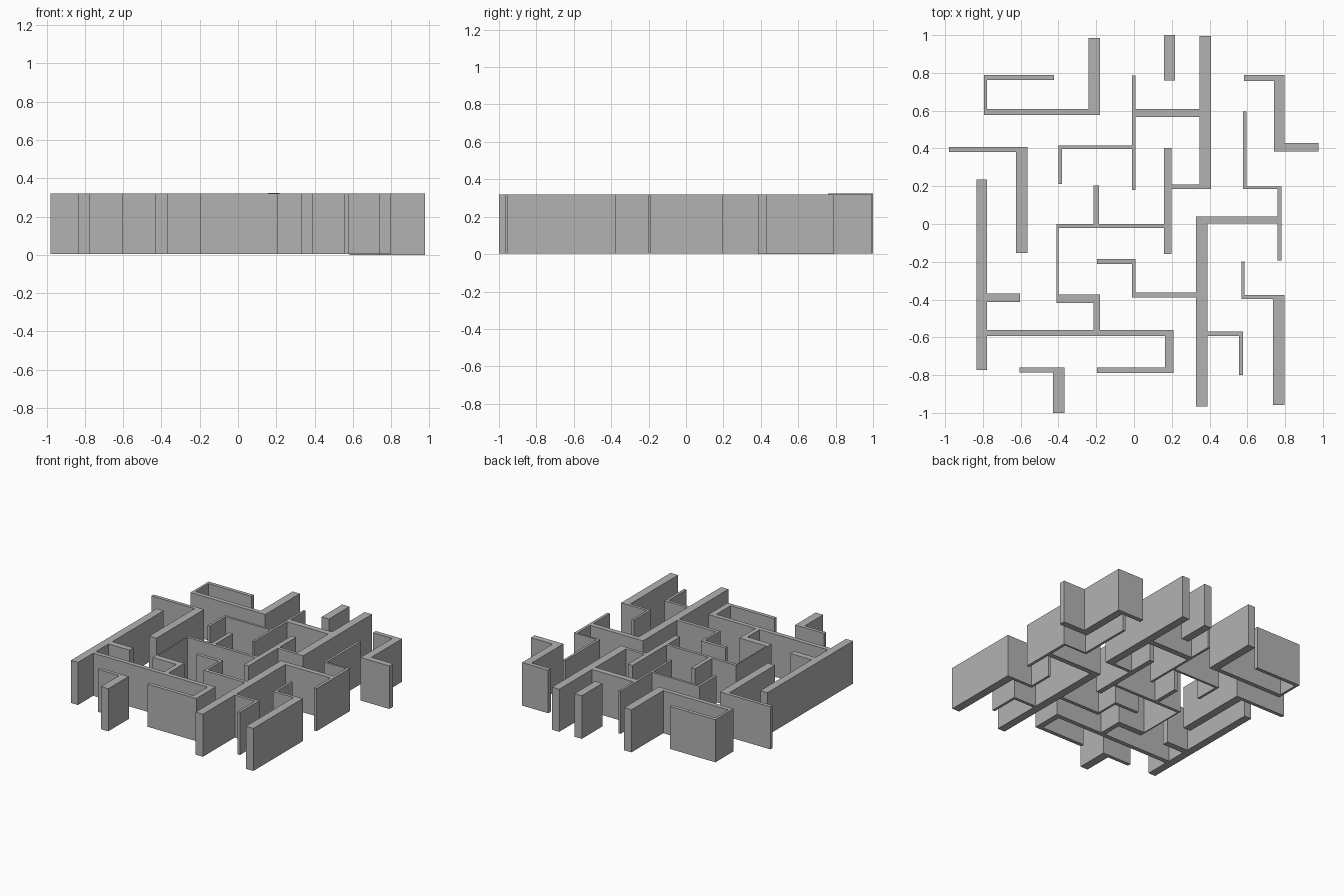
import bpy, bmesh

# Dark grey for all walls
grey = bpy.data.materials.new("dark_grey")
grey.diffuse_color = (0.45, 0.45, 0.45, 1)


def wall_group(name, walls, z0=0.003, z1=0.32):
    """Union of rectangles (x0, x1, y0, y1) raised into one clean solid."""
    xs = sorted({v for w in walls for v in w[:2]})
    ys = sorted({v for w in walls for v in w[2:]})
    cells = set()
    for x0, x1, y0, y1 in walls:
        for i in range(xs.index(x0), xs.index(x1)):
            for j in range(ys.index(y0), ys.index(y1)):
                cells.add((i, j))
    bm = bmesh.new()
    verts = {}

    def vert(i, j, z):
        if (i, j, z) not in verts:
            verts[i, j, z] = bm.verts.new((xs[i], ys[j], z))
        return verts[i, j, z]

    for i, j in sorted(cells):
        ring = [(i, j), (i + 1, j), (i + 1, j + 1), (i, j + 1)]
        bm.faces.new([vert(*p, z1) for p in ring])
        bm.faces.new([vert(*p, z0) for p in reversed(ring)])
        for k, (di, dj) in enumerate(((0, -1), (1, 0), (0, 1), (-1, 0))):
            if (i + di, j + dj) not in cells:
                a, b = ring[k], ring[(k + 1) % 4]
                bm.faces.new([vert(*a, z0), vert(*b, z0), vert(*b, z1), vert(*a, z1)])
    bmesh.ops.dissolve_limit(bm, angle_limit=0.01, verts=bm.verts[:], edges=bm.edges[:])
    bmesh.ops.recalc_face_normals(bm, faces=bm.faces[:])
    mesh = bpy.data.meshes.new(name)
    bm.to_mesh(mesh)
    bm.free()
    mesh.materials.append(grey)
    obj = bpy.data.objects.new(name, mesh)
    bpy.context.collection.objects.link(obj)
    return obj


# Back left hook
wall_group("back_left_wall", [
    (-0.795, -0.423, 0.763, 0.79), (-0.795, -0.777, 0.577, 0.79),
    (-0.795, -0.18, 0.577, 0.61), (-0.24, -0.18, 0.577, 0.985)])

# Back stub
wall_group("back_stub_wall", [(0.158, 0.218, 0.759, 1.0)], z1=0.324)

# Large central network, back half to front left
wall_group("central_wall", [
    (0.347, 0.407, 0.185, 0.995), (-0.01, 0.347, 0.567, 0.61),
    (-0.01, 0.007, 0.18, 0.785), (-0.40, -0.01, 0.398, 0.415),
    (-0.40, -0.381, 0.213, 0.415), (0.198, 0.347, 0.185, 0.208),
    (0.16, 0.198, -0.158, 0.402), (-0.41, 0.16, -0.022, 0.0),
    (-0.215, -0.185, -0.022, 0.203), (-0.41, -0.401, -0.418, 0.0),
    (-0.41, -0.18, -0.418, -0.372), (-0.215, -0.18, -0.56, -0.372),
    (-0.777, 0.208, -0.593, -0.56), (-0.835, -0.777, -0.773, 0.235),
    (-0.777, -0.603, -0.413, -0.367), (0.165, 0.208, -0.788, -0.56),
    (-0.195, 0.208, -0.788, -0.76)])

# Left corner
wall_group("left_wall", [
    (-0.98, -0.565, 0.382, 0.408), (-0.625, -0.565, -0.154, 0.408)])

# Back right step
wall_group("back_right_wall", [
    (0.582, 0.798, 0.758, 0.79), (0.74, 0.798, 0.385, 0.79),
    (0.74, 0.977, 0.385, 0.43)], z0=0.0)

# Right network
wall_group("right_wall", [
    (0.577, 0.595, 0.185, 0.596), (0.577, 0.782, 0.185, 0.199),
    (0.761, 0.782, -0.192, 0.199), (0.328, 0.761, 0.002, 0.039),
    (0.328, 0.388, -0.967, 0.039), (-0.01, 0.328, -0.389, -0.363),
    (-0.01, 0.007, -0.389, -0.186), (-0.195, 0.007, -0.211, -0.186),
    (0.388, 0.576, -0.592, -0.57), (0.556, 0.576, -0.8, -0.57)])

# Front right step
wall_group("front_right_wall", [
    (0.568, 0.586, -0.397, -0.198), (0.568, 0.797, -0.397, -0.375),
    (0.736, 0.797, -0.958, -0.375)])

# Front left corner
wall_group("front_left_wall", [
    (-0.605, -0.368, -0.785, -0.759), (-0.43, -0.368, -1.0, -0.759)])
